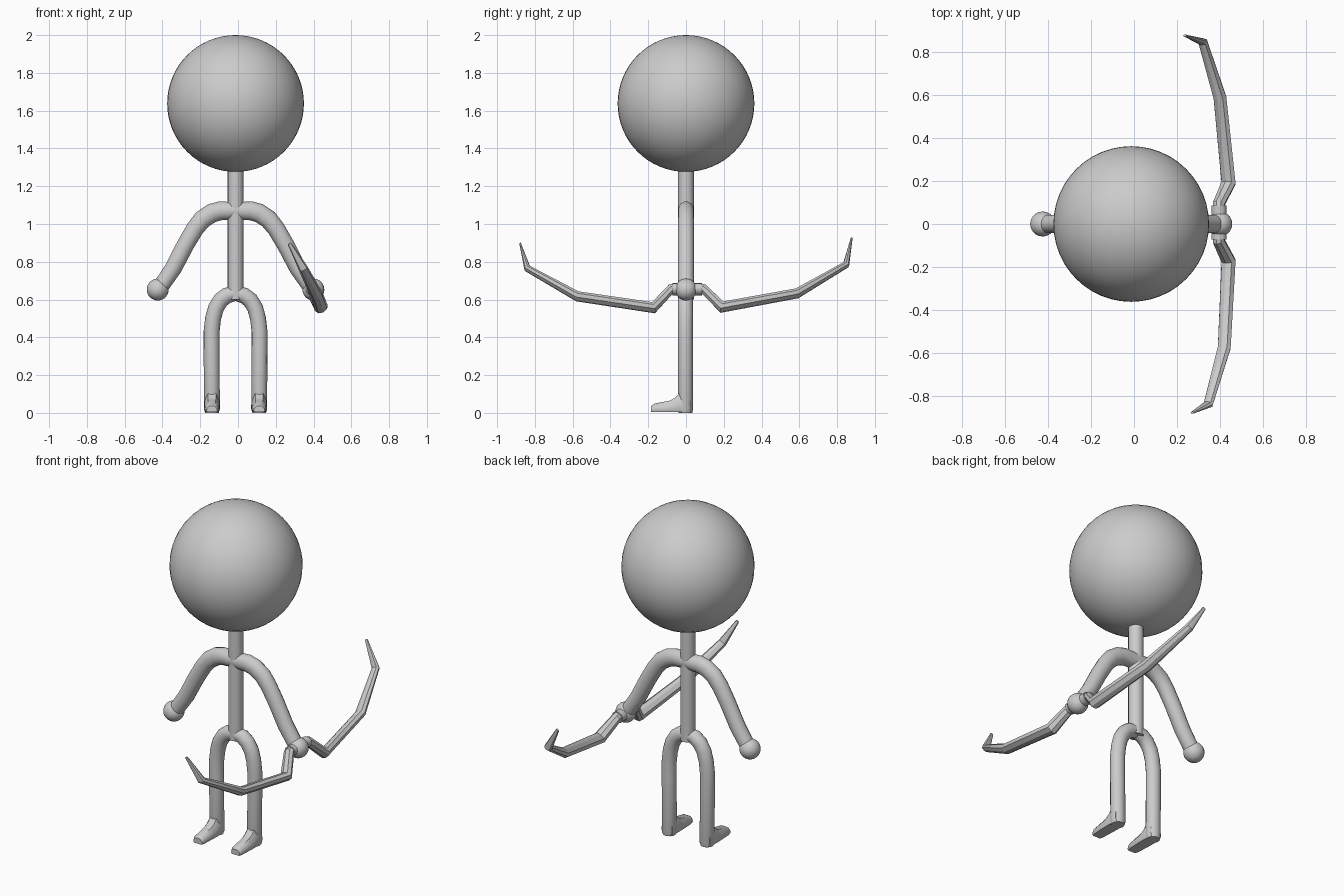
import bpy, bmesh, math
from mathutils import Vector

if "Cube" in bpy.data.objects:
    bpy.data.objects.remove(bpy.data.objects["Cube"])

CX = -0.013  # the figure's own centre line

grey = bpy.data.materials.new("plain grey")
grey.diffuse_color = (0.6, 0.6, 0.6, 1)
grey.use_nodes = True
grey.node_tree.nodes["Principled BSDF"].inputs["Base Color"].default_value = grey.diffuse_color


def finish(bm, name, angle=40):
    bmesh.ops.recalc_face_normals(bm, faces=bm.faces)
    me = bpy.data.meshes.new(name)
    bm.to_mesh(me)
    bm.free()
    ob = bpy.data.objects.new(name, me)
    bpy.context.collection.objects.link(ob)
    me.materials.append(grey)
    bpy.ops.object.select_all(action='DESELECT')
    ob.select_set(True)
    bpy.context.view_layer.objects.active = ob
    bpy.ops.object.shade_smooth_by_angle(angle=math.radians(angle))
    return ob


def loft(name, rings, angle=40):
    """Skin a list of equal-length point rings and cap both ends."""
    bm = bmesh.new()
    vs = [[bm.verts.new(p) for p in r] for r in rings]
    n = len(vs[0])
    for a, b in zip(vs, vs[1:]):
        for i in range(n):
            bm.faces.new((a[i], a[(i + 1) % n], b[(i + 1) % n], b[i]))
    bm.faces.new(vs[0])
    bm.faces.new(vs[-1])
    return finish(bm, name, angle)


def tube(name, path, radii, normal, sides=16, angle=40):
    """Mitred tube; radii are (in the bend plane, across it) per point."""
    pts = [Vector(p) for p in path]
    nrm = Vector(normal).normalized()
    rings = []
    for i, p in enumerate(pts):
        d0 = (p - pts[max(i - 1, 0)]).normalized()
        d1 = (pts[min(i + 1, len(pts) - 1)] - p).normalized()
        side = nrm.cross(d0 + d1).normalized()
        miter = 1 / max(0.6, (d1 if d1.length else d0).dot((d0 + d1).normalized()))
        ra, rb = radii[i]
        rings.append([p + side * ra * miter * math.cos(t) + nrm * rb * math.sin(t)
                      for t in (2 * math.pi * k / sides for k in range(sides))])
    return loft(name, rings, angle)


def ball(name, centre, r, u, v):
    bm = bmesh.new()
    bmesh.ops.create_uvsphere(bm, u_segments=u, v_segments=v, radius=r)
    bmesh.ops.translate(bm, verts=bm.verts, vec=centre)
    return finish(bm, name)


# Head and spine
ball("head", (CX, 0, 1.638), 0.362, 48, 32)
tube("spine", [(CX, 0, 0.6), (CX, 0, 1.35)], [(0.042, 0.042)] * 2, (0, 1, 0))

for s, tag in ((-1, "right"), (1, "left")):
    # Arm sweeping down to a ball hand
    arm = [(0, 1.07), (0.08, 1.07), (0.125, 1.058), (0.175, 1.025), (0.215, 0.975),
           (0.265, 0.89), (0.33, 0.765), (0.405, 0.655)]
    ra = [0.045, 0.05, 0.05, 0.049, 0.047, 0.046, 0.045, 0.042]
    tube(tag + "_arm", [(CX + s * x, 0, z) for x, z in arm],
         [(r, 0.043) for r in ra], (0, 1, 0))
    ball(tag + "_hand", (CX + s * 0.412, 0, 0.653), 0.058, 24, 16)

    # Leg arching out of the hip
    leg = [(0, 0.632), (0.045, 0.622), (0.078, 0.597), (0.104, 0.555), (0.119, 0.5),
           (0.127, 0.43), (0.127, 0.36), (0.125, 0.02), (0.125, 0.0)]
    tube(tag + "_leg", [(CX + s * x, -0.003, z) for x, z in leg],
         [(0.038, 0.038)] + [(0.042, 0.04)] * 7 + [(0.036, 0.036)], (0, 1, 0))

    # Foot: rounded box sections (y, half width, height) tapering to the toe
    rows = [(0.02, 0.036, 0.1), (-0.036, 0.041, 0.105), (-0.055, 0.041, 0.082),
            (-0.085, 0.04, 0.065), (-0.165, 0.036, 0.05), (-0.185, 0.028, 0.036)]
    shape = [(-0.85, 0), (0.85, 0), (1, 0.2), (0.95, 0.6), (0.5, 1),
             (-0.5, 1), (-0.95, 0.6), (-1, 0.2)]
    loft(tag + "_foot", [[(CX + s * 0.125 + w * a, y, 0.004 + (h - 0.004) * b)
                          for a, b in shape] for y, w, h in rows])

# Bow held in the left hand: collars, then bent tapering limbs
across = (0.88, 0, 0.47)
limbs = {
    "back": [(0.395, 0.07, 0.66), (0.395, 0.095, 0.655), (0.44, 0.19, 0.56),
             (0.40, 0.588, 0.633), (0.32, 0.848, 0.785), (0.237, 0.877, 0.925)],
    "front": [(0.395, -0.055, 0.66), (0.395, -0.08, 0.655), (0.44, -0.172, 0.557),
              (0.42, -0.575, 0.617), (0.345, -0.84, 0.765), (0.272, -0.878, 0.897)],
}
taper = [(0.026, 0.03), (0.026, 0.03), (0.026, 0.037), (0.025, 0.034),
         (0.017, 0.025), (0.005, 0.01)]
for tag, path in limbs.items():
    tube(tag + "_bow_limb", path, taper, across, 8, 30)
    y = path[1][1]
    tube(tag + "_bow_collar", [(0.395, 0, 0.655), (0.395, y * 0.9, 0.655)],
         [(0.032, 0.036)] * 2, across, 12)
